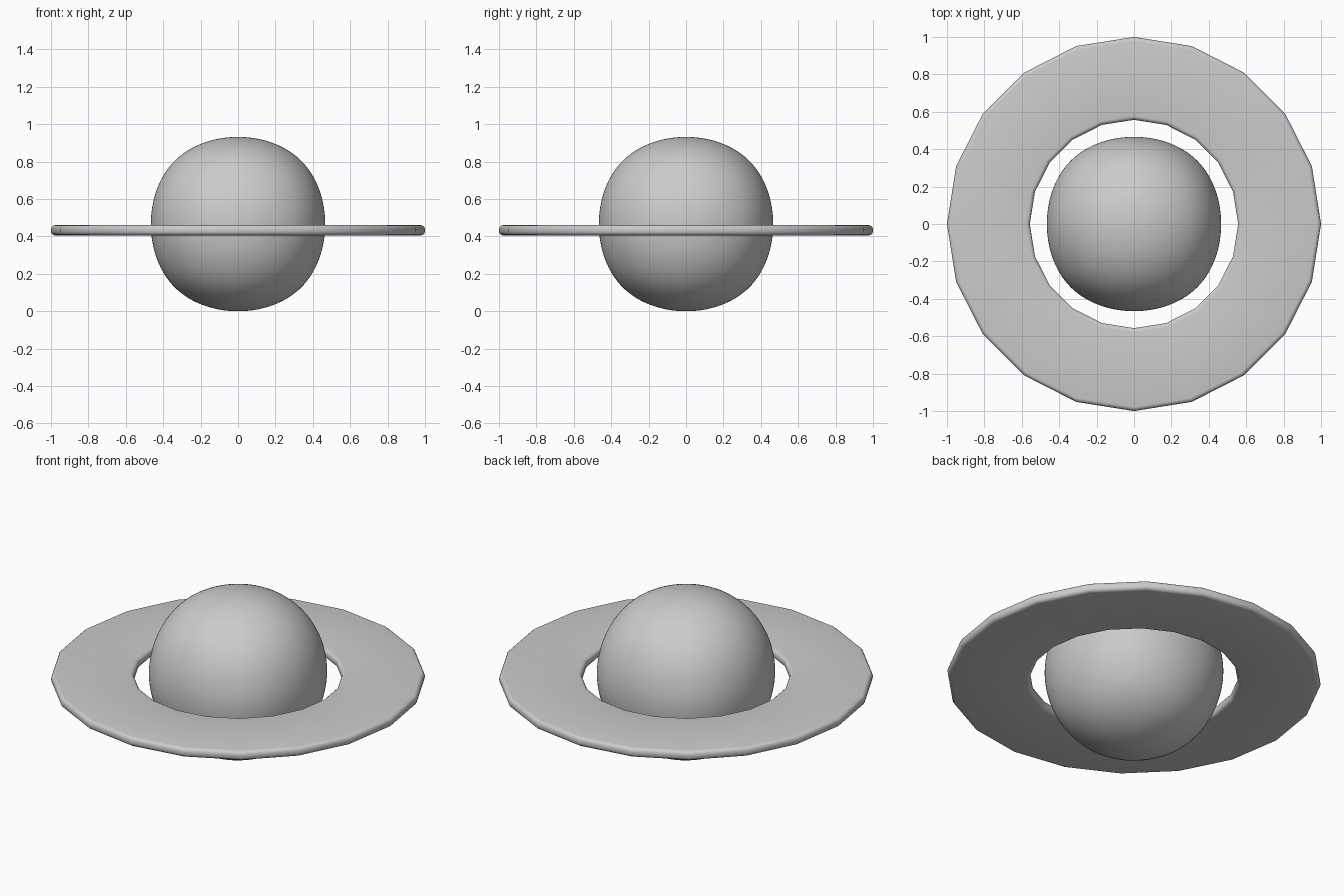
import bpy, bmesh
from math import pi, sin, cos, radians
from mathutils import Matrix

if "Cube" in bpy.data.objects:
    bpy.data.objects.remove(bpy.data.objects["Cube"])

# Planet body: a cube rounded by subdivision, keeping its slightly boxy outline
RADIUS = 0.466
bpy.ops.mesh.primitive_cube_add(size=2 * RADIUS / 0.8395, location=(0, 0, RADIUS))
planet = bpy.context.object
planet.name = "planet_body"
sub = planet.modifiers.new("round", 'SUBSURF')
sub.levels = sub.render_levels = 5
bpy.ops.object.shade_smooth()

# Flat ring: rounded-rectangle section swept around in 20 sides
INNER, OUTER, LOW, HIGH, ROUND = 0.557, 1.0, 0.406, 0.46, 0.022
SIDES, STEPS = 20, 4
corners = [(OUTER, HIGH, 0), (INNER, HIGH, 90), (INNER, LOW, 180), (OUTER, LOW, 270)]
profile = []
for r, z, start in corners:
    cr = r - ROUND if r == OUTER else r + ROUND
    cz = z - ROUND if z == HIGH else z + ROUND
    for i in range(STEPS + 1):
        a = radians(start + 90 * i / STEPS)
        profile.append((cr + ROUND * cos(a), cz + ROUND * sin(a)))

bm = bmesh.new()
loops = [[bm.verts.new((r * cos(2 * pi * s / SIDES), r * sin(2 * pi * s / SIDES), z))
          for r, z in profile] for s in range(SIDES)]
n = len(profile)
for s in range(SIDES):
    a, b = loops[s], loops[(s + 1) % SIDES]
    for i in range(n):
        j = (i + 1) % n
        bm.faces.new((a[i], b[i], b[j], a[j]))
bmesh.ops.recalc_face_normals(bm, faces=bm.faces)
mesh = bpy.data.meshes.new("planet_ring")
bm.to_mesh(mesh)
bm.free()
ring = bpy.data.objects.new("planet_ring", mesh)
bpy.context.collection.objects.link(ring)
bpy.ops.object.select_all(action='DESELECT')
ring.select_set(True)
bpy.context.view_layer.objects.active = ring
bpy.ops.object.shade_smooth_by_angle(angle=radians(30))
